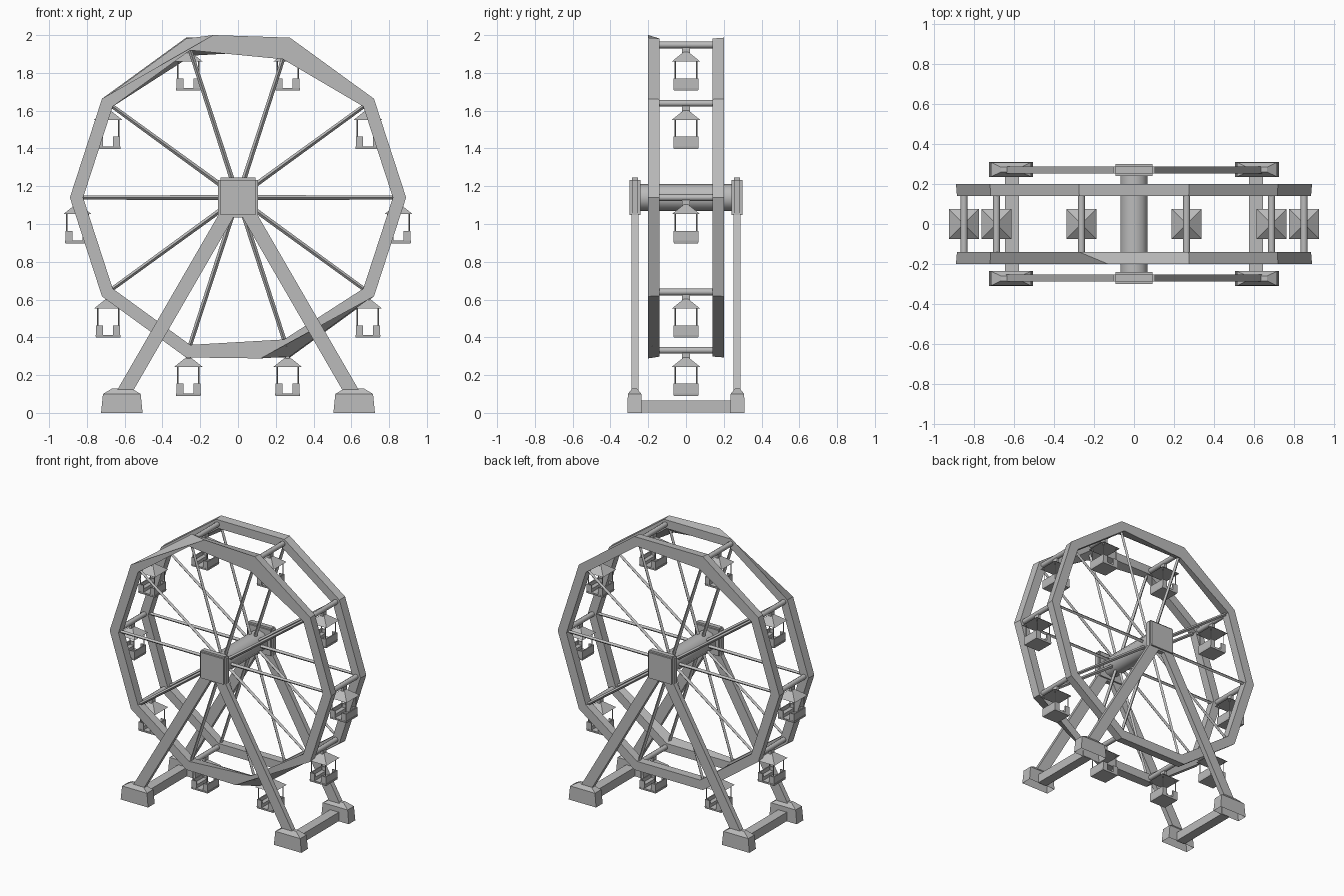
import bpy, bmesh, math
from mathutils import Vector, Matrix

if "Cube" in bpy.data.objects:
    bpy.data.objects.remove(bpy.data.objects["Cube"])

grey = bpy.data.materials.new("plain_grey")
grey.use_nodes = True
GREY = (0.5, 0.5, 0.5, 1)
grey.diffuse_color = GREY
grey.node_tree.nodes["Principled BSDF"].inputs["Base Color"].default_value = GREY

AXIS_Z = 1.14      # wheel centre height
SIDES = 10
STEP = math.tau / SIDES
ROD_R = 0.85


def finish(name, bm, smooth_angle=0):
    bmesh.ops.recalc_face_normals(bm, faces=bm.faces)
    mesh = bpy.data.meshes.new(name)
    bm.to_mesh(mesh)
    bm.free()
    mesh.materials.append(grey)
    ob = bpy.data.objects.new(name, mesh)
    bpy.context.scene.collection.objects.link(ob)
    if smooth_angle:
        bpy.ops.object.select_all(action='DESELECT')
        ob.select_set(True)
        bpy.context.view_layer.objects.active = ob
        bpy.ops.object.shade_smooth_by_angle(angle=math.radians(smooth_angle))
    return ob


def add_box(bm, centre, size):
    m = Matrix.Translation(centre) @ Matrix.Diagonal((*size, 1))
    return bmesh.ops.create_cube(bm, size=1, matrix=m)["verts"]


def add_bar(bm, a, b, r1, r2, sides):
    """Straight tapered bar between two points."""
    a, b = Vector(a), Vector(b)
    d = b - a
    m = Matrix.Translation((a + b) / 2) @ d.to_track_quat('Z', 'Y').to_matrix().to_4x4()
    bmesh.ops.create_cone(bm, cap_ends=True, segments=sides, radius1=r1,
                          radius2=r2, depth=d.length, matrix=m)


def polar(angle, r, y):
    return Vector((r * math.cos(angle), y, AXIS_Z + r * math.sin(angle)))


def rim(name, y_out, y_in, outer_shift, inner_radius):
    """Ten-sided ring of square section; a few corners are skewed."""
    bm = bmesh.new()
    rings = []
    for k in range(SIDES):
        a = k * STEP
        ao, ro = outer_shift.get(k, (a, 0.89))
        ri = inner_radius.get(k, 0.82)
        rings.append([bm.verts.new(p) for p in (
            polar(ao, ro, y_out), polar(a, 0.885, y_in),
            polar(a, 0.82, y_in), polar(a, ri, y_out))])
    for k in range(SIDES):
        p, q = rings[k], rings[(k + 1) % SIDES]
        for j in range(4):
            i = (j + 1) % 4
            bm.faces.new((p[j], p[i], q[i], q[j]))
    return finish(name, bm, 30)


# Rims
rim("front_rim", -0.20, -0.14,
    {3: (math.radians(98.6), 0.87), 8: (math.radians(278), 0.86)},
    {2: 0.77, 8: 0.79})
rim("back_rim", 0.20, 0.14, {}, {3: 0.79})

# Spokes
for label, y in (("front", -0.17), ("back", 0.17)):
    bm = bmesh.new()
    for k in range(SIDES):
        add_bar(bm, polar(k * STEP, 0.05, y), polar(k * STEP, 0.83, y), 0.013, 0.011, 4)
    finish(label + "_spokes", bm)

# Cross rods joining the rims
bm = bmesh.new()
for k in range(SIDES):
    add_bar(bm, polar(k * STEP, ROD_R, -0.15), polar(k * STEP, ROD_R, 0.15), 0.018, 0.018, 8)
finish("cross_rods", bm, 50)

# Axle
bm = bmesh.new()
add_bar(bm, (0, -0.26, AXIS_Z), (0, 0.26, AXIS_Z), 0.072, 0.072, 10)
finish("axle", bm, 50)


def add_foot(bm, x, y):
    """Block with a chamfered cap and an open underside."""
    levels = [(0, 0.11, 0.038), (0.10, 0.10, 0.036), (0.13, 0.05, 0.012)]
    rows = [[bm.verts.new((x + sx * hx, y + sy * hy, z))
             for sx, sy in ((-1, -1), (1, -1), (1, 1), (-1, 1))]
            for z, hx, hy in levels]
    for low, high in zip(rows, rows[1:]):
        for j in range(4):
            i = (j + 1) % 4
            bm.faces.new((low[j], low[i], high[i], high[j]))
    bm.faces.new(rows[-1])


# Hubs, legs and feet on both sides
for label, s in (("front", -1), ("back", 1)):
    bm = bmesh.new()
    add_box(bm, (0, s * 0.27, AXIS_Z), (0.21, 0.058, 0.21))
    bmesh.ops.bevel(bm, geom=bm.edges[:], offset=0.012, segments=2, affect='EDGES')
    finish(label + "_hub", bm, 60)
    legs, feet = bmesh.new(), bmesh.new()
    for side in (-1, 1):
        top, low = Vector((side * 0.03, s * 0.27, 1.10)), Vector((side * 0.62, s * 0.27, 0.08))
        d = top - low
        verts = add_box(legs, (0, 0, 0), (0.075, 0.036, d.length))
        tilt = Matrix.Rotation(math.atan2(d.x, d.z), 4, 'Y')
        bmesh.ops.transform(legs, verts=verts, matrix=Matrix.Translation((top + low) / 2) @ tilt)
        add_foot(feet, side * 0.615, s * 0.272)
    finish(label + "_legs", legs)
    finish(label + "_feet", feet)

# Ground beams tying front and back feet
bm = bmesh.new()
for side in (-1, 1):
    add_box(bm, (side * 0.61, 0, 0.033), (0.07, 0.48, 0.064))
finish("ground_beams", bm)


def cabin(index, origin):
    """Hanging cabin: hanger, canopy, posts, tub with two facing seats."""
    bm = bmesh.new()
    add_box(bm, (0, 0, -0.025), (0.02, 0.04, 0.04))
    m = Matrix.Translation((0, 0, -0.063)) @ Matrix.Rotation(math.pi / 4, 4, 'Z')
    bmesh.ops.create_cone(bm, cap_ends=True, segments=4, radius1=0.106,
                          radius2=0.018, depth=0.05, matrix=m)
    for sx in (-1, 1):
        for sy in (-1, 1):
            add_bar(bm, (sx * 0.056, sy * 0.058, -0.20), (sx * 0.056, sy * 0.058, -0.08),
                    0.004, 0.004, 4)
            add_box(bm, (sx * 0.044, sy * 0.062, -0.205), (0.036, 0.008, 0.056))
        add_box(bm, (sx * 0.060, 0, -0.205), (0.008, 0.132, 0.056))
        add_box(bm, (sx * 0.042, 0, -0.219), (0.032, 0.12, 0.03))
    # Tapered floor
    floor = add_box(bm, (0, 0, -0.235), (0.134, 0.134, 0.014))
    for v in floor:
        if v.co.z < -0.235:
            v.co.x *= 0.96
            v.co.y *= 0.96
    ob = finish("cabin_%d" % index, bm)
    ob.location = origin


for k in range(SIDES):
    cabin(k + 1, polar(k * STEP, ROD_R, 0))
